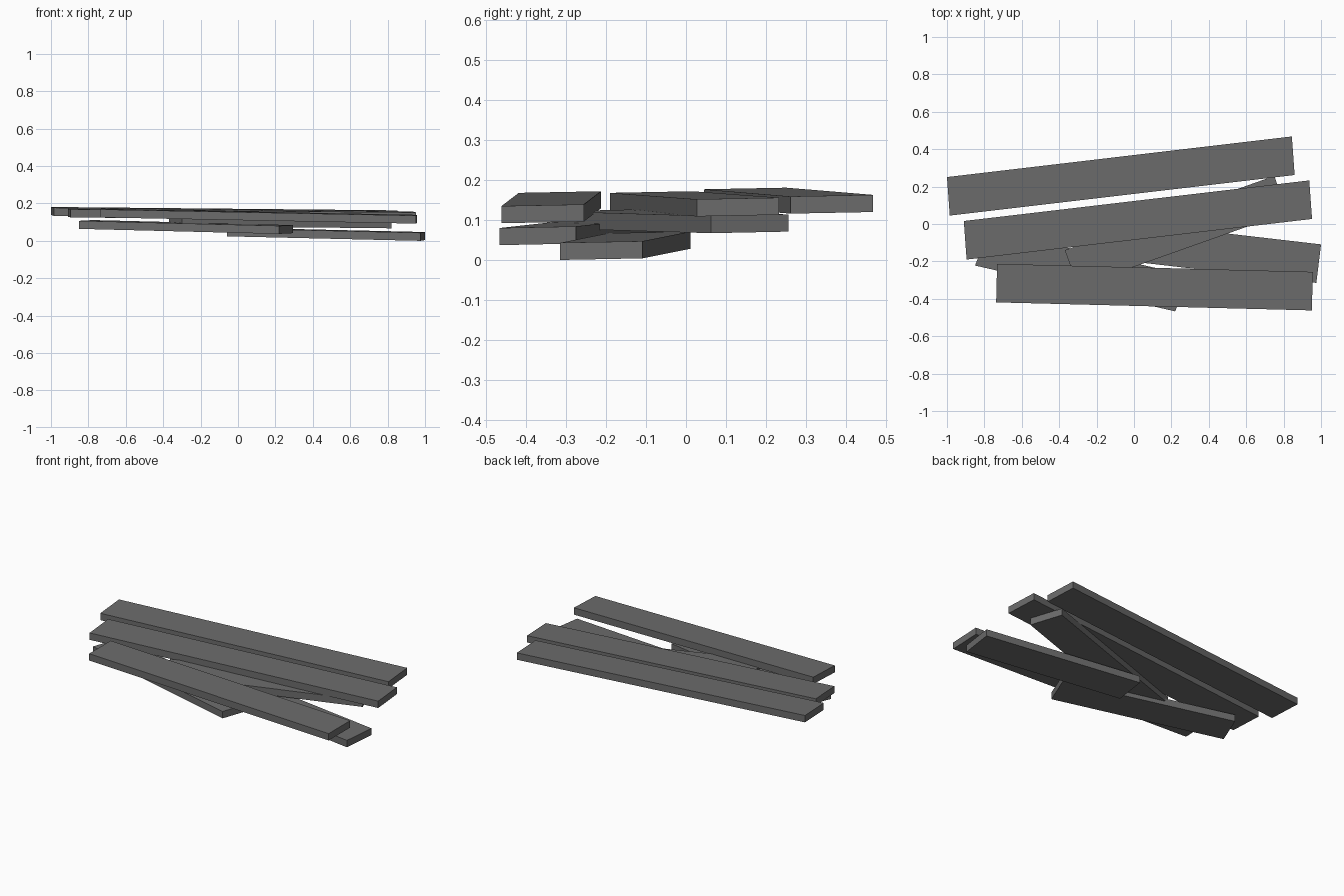
import bpy, bmesh
from mathutils import Vector

if "Cube" in bpy.data.objects:
    bpy.data.objects.remove(bpy.data.objects["Cube"])

THICK = 0.043

# dark grey wood
dark = bpy.data.materials.new("dark_grey")
dark.diffuse_color = (0.15, 0.15, 0.15, 1)
dark.use_nodes = True
dark.node_tree.nodes["Principled BSDF"].inputs["Base Color"].default_value = dark.diffuse_color


def plank(name, left, right, width):
    """Board from its top front-left corner, top front-right corner and width vector."""
    a, b, w = Vector(left), Vector(right), Vector(width)
    down = Vector((0, 0, -THICK))
    bm = bmesh.new()
    top = [bm.verts.new(p) for p in (a, b, b + w, a + w)]
    low = [bm.verts.new(v.co + down) for v in top]
    bm.faces.new(top)
    bm.faces.new(low[::-1])
    for i in range(4):
        j = (i + 1) % 4
        bm.faces.new((low[i], low[j], top[j], top[i]))
    mesh = bpy.data.meshes.new(name)
    bm.to_mesh(mesh)
    bm.free()
    mesh.materials.append(dark)
    ob = bpy.data.objects.new(name, mesh)
    bpy.context.collection.objects.link(ob)
    return ob


# top layer of three long planks
plank("top_plank_back", (-0.985, 0.045, 0.177), (0.859, 0.262, 0.159), (-0.015, 0.206, 0.004))
plank("top_plank_middle", (-0.895, -0.19, 0.168), (0.952, 0.027, 0.152), (-0.015, 0.206, 0.004))
plank("top_plank_front", (-0.737, -0.419, 0.168), (0.951, -0.462, 0.135), (0.005, 0.206, 0.004))

# middle layer of crossed planks
plank("cross_plank_back", (-0.30, -0.335, 0.122), (0.82, 0.062, 0.110), (-0.07, 0.195, 0.004))
plank("cross_plank_front", (-0.85, -0.222, 0.107), (0.22, -0.467, 0.080), (0.075, 0.191, 0.004))

# lowest plank touching the ground
plank("bottom_plank", (-0.06, -0.195, 0.067), (0.975, -0.315, 0.043), (0.025, 0.206, 0.004))
